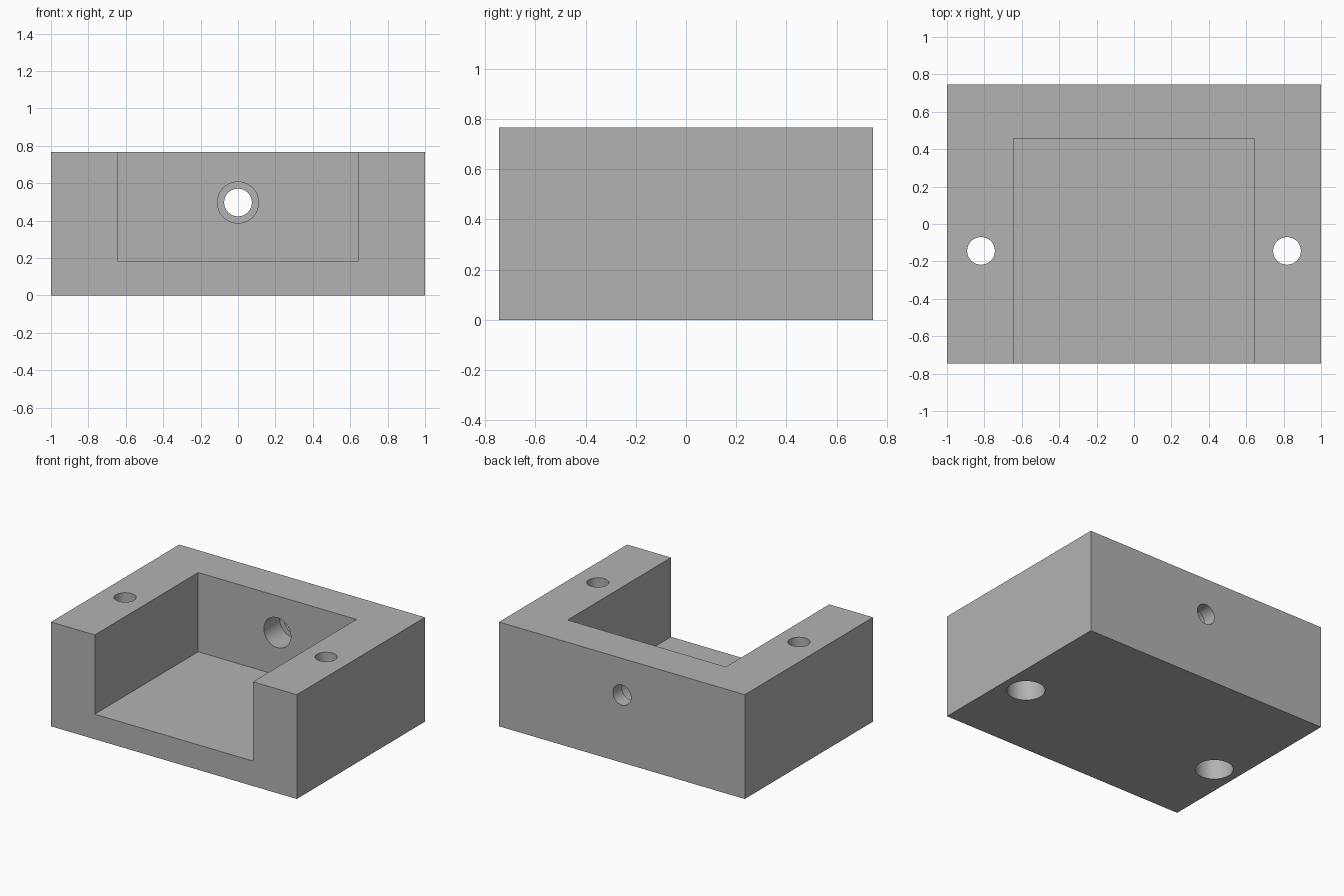
import bpy
import math

if "Cube" in bpy.data.objects:
    bpy.data.objects.remove(bpy.data.objects["Cube"], do_unlink=True)

HEIGHT = 0.767
HALF_DEPTH = 0.745
POCKET_BACK = 0.457
POCKET_FLOOR = 0.184
POCKET_HALF_WIDTH = 0.644
BOLT_X, BOLT_Y = 0.818, -0.144
SHAFT_Z = 0.497
BORE = 0.074

# Plain grey material
grey = bpy.data.materials.new("plain_grey")
grey.use_nodes = True
colour = (0.45, 0.45, 0.45, 1)
grey.diffuse_color = colour
grey.node_tree.nodes["Principled BSDF"].inputs["Base Color"].default_value = colour


def box(name, low, high):
    centre = [(a + b) / 2 for a, b in zip(low, high)]
    bpy.ops.mesh.primitive_cube_add(size=1, location=centre)
    ob = bpy.context.object
    ob.name = name
    ob.scale = [b - a for a, b in zip(low, high)]
    bpy.ops.object.transform_apply(location=True, rotation=False, scale=True)
    ob.data.materials.append(grey)
    return ob


def cylinder(name, radius, x, y, z, length, along_y=False):
    turn = (math.pi / 2, 0, 0) if along_y else (0, 0, 0)
    bpy.ops.mesh.primitive_cylinder_add(vertices=64, radius=radius, depth=length,
                                        location=(x, y, z), rotation=turn)
    ob = bpy.context.object
    ob.name = name
    ob.data.materials.append(grey)
    return ob


def cut(target, cutter):
    cutter.hide_render = True
    mod = target.modifiers.new("cut", 'BOOLEAN')
    mod.operation = 'DIFFERENCE'
    mod.solver = 'EXACT'
    mod.object = cutter
    bpy.ops.object.select_all(action='DESELECT')
    target.select_set(True)
    bpy.context.view_layer.objects.active = target
    bpy.ops.object.modifier_apply(modifier=mod.name)
    bpy.data.objects.remove(cutter, do_unlink=True)


# Block with a pocket open to the front and top
block = box("mounting_block", (-1, -HALF_DEPTH, 0), (1, HALF_DEPTH, HEIGHT))
cut(block, box("pocket_cutter", (-POCKET_HALF_WIDTH, -1, POCKET_FLOOR),
               (POCKET_HALF_WIDTH, POCKET_BACK, 1)))

# Bolt holes through the side walls, widened from below
for side in (-1, 1):
    cut(block, cylinder("bolt_cutter", BORE, side * BOLT_X, BOLT_Y, 0.4, 2))
    cut(block, cylinder("bolt_head_cutter", 0.127, side * BOLT_X, BOLT_Y, 0, 0.76))

# Stepped hole through the back wall, wider on the pocket side
cut(block, cylinder("shaft_cutter", BORE, 0, 0.6, SHAFT_Z, 0.8, True))
cut(block, cylinder("shaft_step_cutter", 0.11, 0, POCKET_BACK, SHAFT_Z, 0.37, True))

# Smooth hole walls, sharp edges
block.select_set(True)
bpy.context.view_layer.objects.active = block
bpy.ops.object.shade_smooth_by_angle(angle=math.radians(30))
